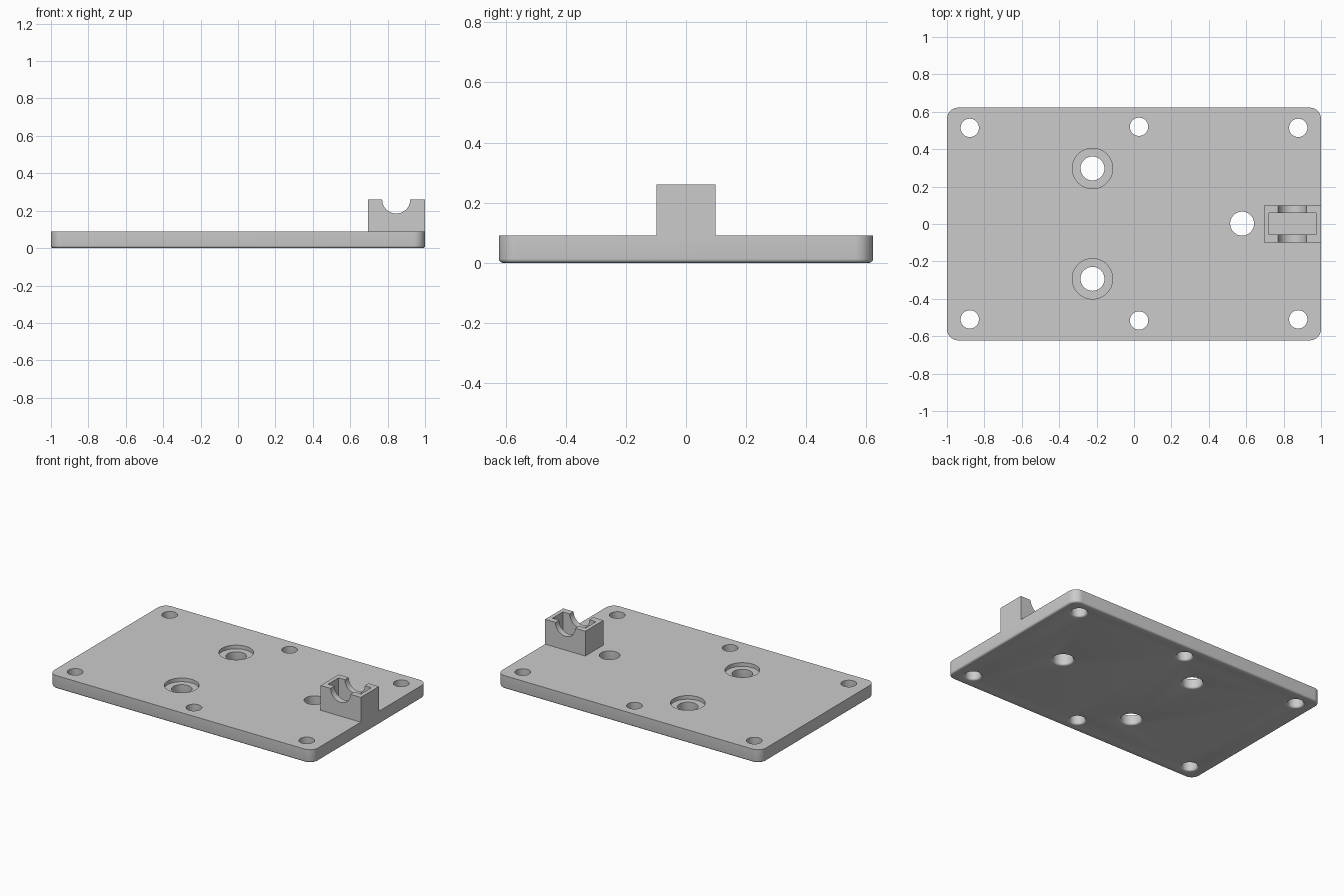
import bpy, bmesh
from math import pi, sin, cos, radians

cube = bpy.data.objects.get("Cube")
if cube:
    bpy.data.objects.remove(cube, do_unlink=True)

# Single grey material
GREY = (0.6, 0.6, 0.6, 1.0)
grey = bpy.data.materials.new("plain grey")
grey.use_nodes = True
grey.diffuse_color = GREY
grey.node_tree.nodes["Principled BSDF"].inputs["Base Color"].default_value = GREY

THICK = 0.09      # plate thickness
TOP = 0.26        # top of the bracket
FILLET = 0.013    # rounding along the underside
MID_Y = 0.002


def make_object(name, bm):
    bmesh.ops.recalc_face_normals(bm, faces=bm.faces)
    mesh = bpy.data.meshes.new(name)
    bm.to_mesh(mesh)
    bm.free()
    obj = bpy.data.objects.new(name, mesh)
    bpy.context.collection.objects.link(obj)
    mesh.materials.append(grey)
    return obj


def box_mesh(x0, x1, y0, y1, z0, z1):
    bm = bmesh.new()
    bmesh.ops.create_cube(bm, size=1)
    for v in bm.verts:
        v.co = (x1 if v.co.x > 0 else x0,
                y1 if v.co.y > 0 else y0,
                z1 if v.co.z > 0 else z0)
    return bm


def lathe(name, profile, x, y, steps=48):
    """Closed solid of revolution about a vertical axis from (radius, z) pairs."""
    bm = bmesh.new()
    rings = [[bm.verts.new((x + r * cos(2 * pi * i / steps),
                            y + r * sin(2 * pi * i / steps), z))
              for i in range(steps)] for r, z in profile]
    for a, b in zip(rings, rings[1:]):
        for i in range(steps):
            j = (i + 1) % steps
            bm.faces.new((a[i], a[j], b[j], b[i]))
    bm.faces.new(rings[0])
    bm.faces.new(rings[-1])
    return make_object(name, bm)


def cut(target, cutter):
    mod = target.modifiers.new("cut", 'BOOLEAN')
    mod.operation = 'DIFFERENCE'
    mod.solver = 'EXACT'
    mod.object = cutter
    bpy.context.view_layer.objects.active = target
    bpy.ops.object.modifier_apply(modifier=mod.name)
    bpy.data.objects.remove(cutter, do_unlink=True)


def hole(target, x, y, r, recess=None):
    """Through hole with a rounded lower rim and an optional shallow recess."""
    profile = [(r + FILLET, -0.05)]
    for k in range(5):
        a = k * pi / 8
        profile.append((r + FILLET * (1 - sin(a)), FILLET * (1 - cos(a))))
    if recess:
        floor = THICK - 0.025
        profile += [(r, floor), (recess, floor), (recess, THICK + 0.05)]
    else:
        profile.append((r, THICK + 0.05))
    cut(target, lathe("hole_cutter", profile, x, y))


# Base plate: rounded corners, then a rounded lower edge
bm = box_mesh(-1, 1, -0.622, 0.622, 0, THICK)
uprights = [e for e in bm.edges if abs(e.verts[0].co.z - e.verts[1].co.z) > 0.01]
bmesh.ops.bevel(bm, geom=uprights, offset=0.06, segments=10, profile=0.5,
                affect='EDGES')
lower = [e for e in bm.edges if all(v.co.z < 0.001 for v in e.verts)]
bmesh.ops.bevel(bm, geom=lower, offset=FILLET, segments=4, profile=0.5,
                affect='EDGES')
plate = make_object("base_plate", bm)

# Mounting holes along the rim, locating holes inside
for side in (-1, 1):
    for x in (-0.878, 0.878):
        hole(plate, x, MID_Y + side * 0.512, 0.049)
    hole(plate, 0.027, MID_Y + side * 0.518, 0.049)
    hole(plate, -0.222, MID_Y + side * 0.295, 0.064, recess=0.108)
hole(plate, 0.578, MID_Y, 0.064)

# Bracket: hollow block with a half-round cradle across it
bracket = make_object("cradle_bracket",
                      box_mesh(0.695, 1.0, -0.098, 0.098, THICK, TOP))
cut(bracket, make_object("pocket_cutter",
                         box_mesh(0.722, 0.972, -0.055, 0.058, 0.11, TOP + 0.05)))
cradle = lathe("cradle_cutter", [(0.075, -0.3), (0.075, 0.3)], 0, 0, 64)
cradle.rotation_euler.x = radians(90)
cradle.location = (0.846, 0, TOP)
bpy.context.view_layer.update()
cut(bracket, cradle)

# Smooth shading with crisp edges
bpy.ops.object.select_all(action='DESELECT')
for obj in (plate, bracket):
    obj.select_set(True)
    bpy.context.view_layer.objects.active = obj
    bpy.ops.object.shade_smooth_by_angle(angle=radians(30))
    obj.select_set(False)
